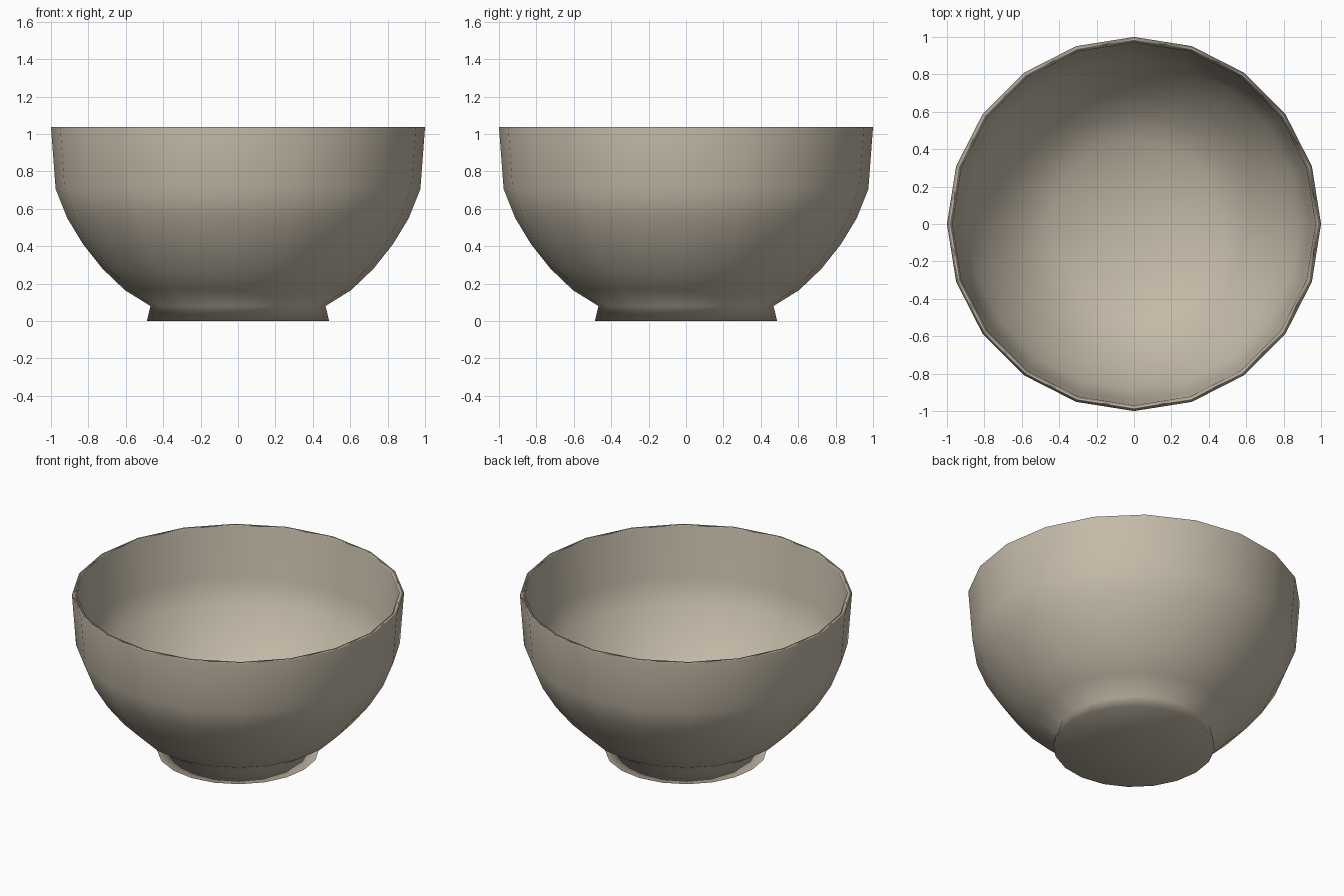
import bpy, bmesh
from math import cos, sin, pi

if "Cube" in bpy.data.objects:
    bpy.data.objects.remove(bpy.data.objects["Cube"])

SIDES = 20

# Profile (radius, height): foot, outer wall, rim, inner wall, floor
profile = [(0.487, 0), (0.468, 0.08), (0.605, 0.165), (0.725, 0.28),
           (0.828, 0.41), (0.913, 0.55), (0.975, 0.705), (1.0, 1.037),
           (0.97, 1.037), (0.945, 0.71), (0.885, 0.563), (0.803, 0.427),
           (0.703, 0.301), (0.588, 0.191), (0.45, 0.11), (0.24, 0.06)]

bm = bmesh.new()
rings = [[bm.verts.new((r * cos(2 * pi * i / SIDES), r * sin(2 * pi * i / SIDES), z))
          for i in range(SIDES)] for r, z in profile]

# Walls between neighbouring rings
for a, b in zip(rings, rings[1:]):
    for i in range(SIDES):
        j = (i + 1) % SIDES
        bm.faces.new((a[i], a[j], b[j], b[i]))

# Closed underside and inner floor
for ring, z in ((rings[0], 0), (rings[-1], 0.045)):
    centre = bm.verts.new((0, 0, z))
    for i in range(SIDES):
        bm.faces.new((ring[i], ring[(i + 1) % SIDES], centre))

bmesh.ops.recalc_face_normals(bm, faces=bm.faces)
for f in bm.faces:
    f.smooth = True

mesh = bpy.data.meshes.new("bowl")
bm.to_mesh(mesh)
bm.free()
bowl = bpy.data.objects.new("bowl", mesh)
bpy.context.collection.objects.link(bowl)

# Smooth shading weighted towards the large faces
weighted = bowl.modifiers.new("area_normals", 'WEIGHTED_NORMAL')
weighted.mode = 'FACE_AREA'
weighted.weight = 50

# Warm stoneware colour
clay = bpy.data.materials.new("stoneware")
clay.diffuse_color = (0.55, 0.49, 0.39, 1)
clay.use_nodes = True
clay.node_tree.nodes["Principled BSDF"].inputs["Base Color"].default_value = clay.diffuse_color
mesh.materials.append(clay)
